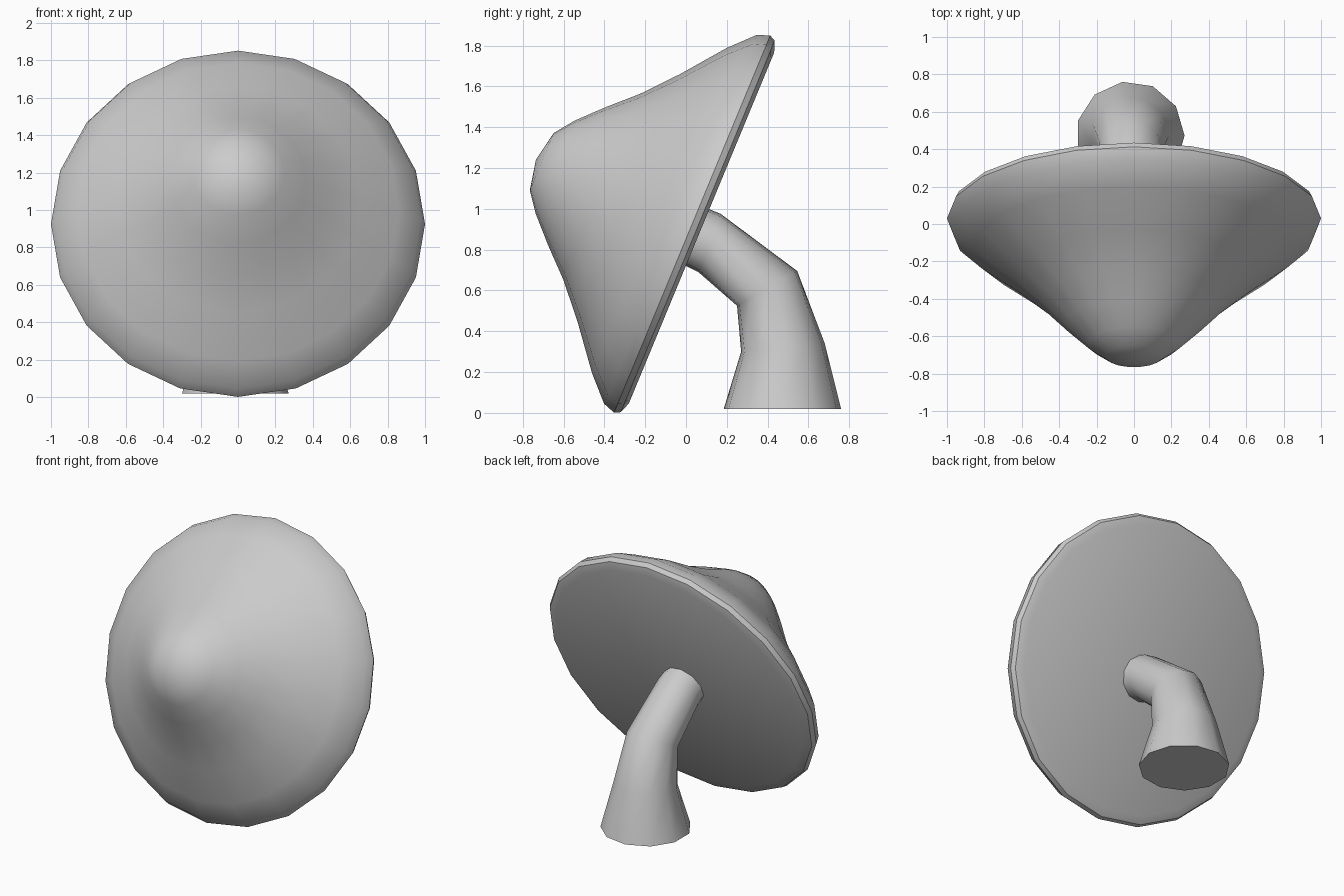
import bpy, bmesh, math
from mathutils import Vector

if "Cube" in bpy.data.objects:
    bpy.data.objects.remove(bpy.data.objects["Cube"])


def skin_rings(name, rings, tip=None):
    """Join rings of points with quads, cap the start, close the end with a tip or a cap."""
    bm = bmesh.new()
    loops = [[bm.verts.new(p) for p in ring] for ring in rings]
    n = len(loops[0])
    for a, b in zip(loops, loops[1:]):
        for i in range(n):
            j = (i + 1) % n
            bm.faces.new((a[i], a[j], b[j], b[i]))
    bm.faces.new(loops[0][::-1])
    if tip is None:
        bm.faces.new(loops[-1])
    else:
        t = bm.verts.new(tip)
        for i in range(n):
            bm.faces.new((loops[-1][i], loops[-1][(i + 1) % n], t))
    bmesh.ops.recalc_face_normals(bm, faces=bm.faces[:])
    mesh = bpy.data.meshes.new(name)
    bm.to_mesh(mesh)
    bm.free()
    ob = bpy.data.objects.new(name, mesh)
    bpy.context.collection.objects.link(ob)
    bpy.ops.object.select_all(action='DESELECT')
    ob.select_set(True)
    bpy.context.view_layer.objects.active = ob
    bpy.ops.object.shade_smooth_by_angle(angle=math.radians(40))
    return ob


def ring(centre, radius, side, up, count):
    return [centre + radius * (math.cos(t) * side + math.sin(t) * up)
            for t in (2 * math.pi * i / count for i in range(count))]


X = Vector((1, 0, 0))

# Cap: a 20-sided turned cone with a rounded tip, tipped forward 67.5 degrees
tilt = math.radians(22.5)
up = Vector((0, math.sin(tilt), math.cos(tilt)))
axis = Vector((0, -math.cos(tilt), math.sin(tilt)))
centre = Vector((0, 0.03, 0.925))
profile = [(0.93, -0.05), (0.985, -0.03), (1.0, 0.0), (0.978, 0.062), (0.862, 0.174),
           (0.655, 0.337), (0.492, 0.48), (0.366, 0.612), (0.247, 0.727), (0.152, 0.798)]
skin_rings("mushroom_cap",
           [ring(centre + h * axis, r, X, up, 20) for r, h in profile],
           centre + 0.828 * axis)

# Stem: an 11-sided bent tube, each ring given by its front and back edge (y, z)
edges = [((0.185, 0.02), (0.76, 0.02)),
         ((0.27, 0.30), (0.68, 0.34)),
         ((0.25, 0.525), (0.545, 0.695)),
         ((0.06, 0.69), (0.17, 0.975)),
         ((-0.10, 0.77), (0.01, 1.04))]
stem = []
for front, back in edges:
    f, b = Vector((-0.02, *front)), Vector((-0.02, *back))
    stem.append(ring((f + b) / 2, (b - f).length / 1.98, X, (b - f).normalized(), 11))
skin_rings("stem", stem)
